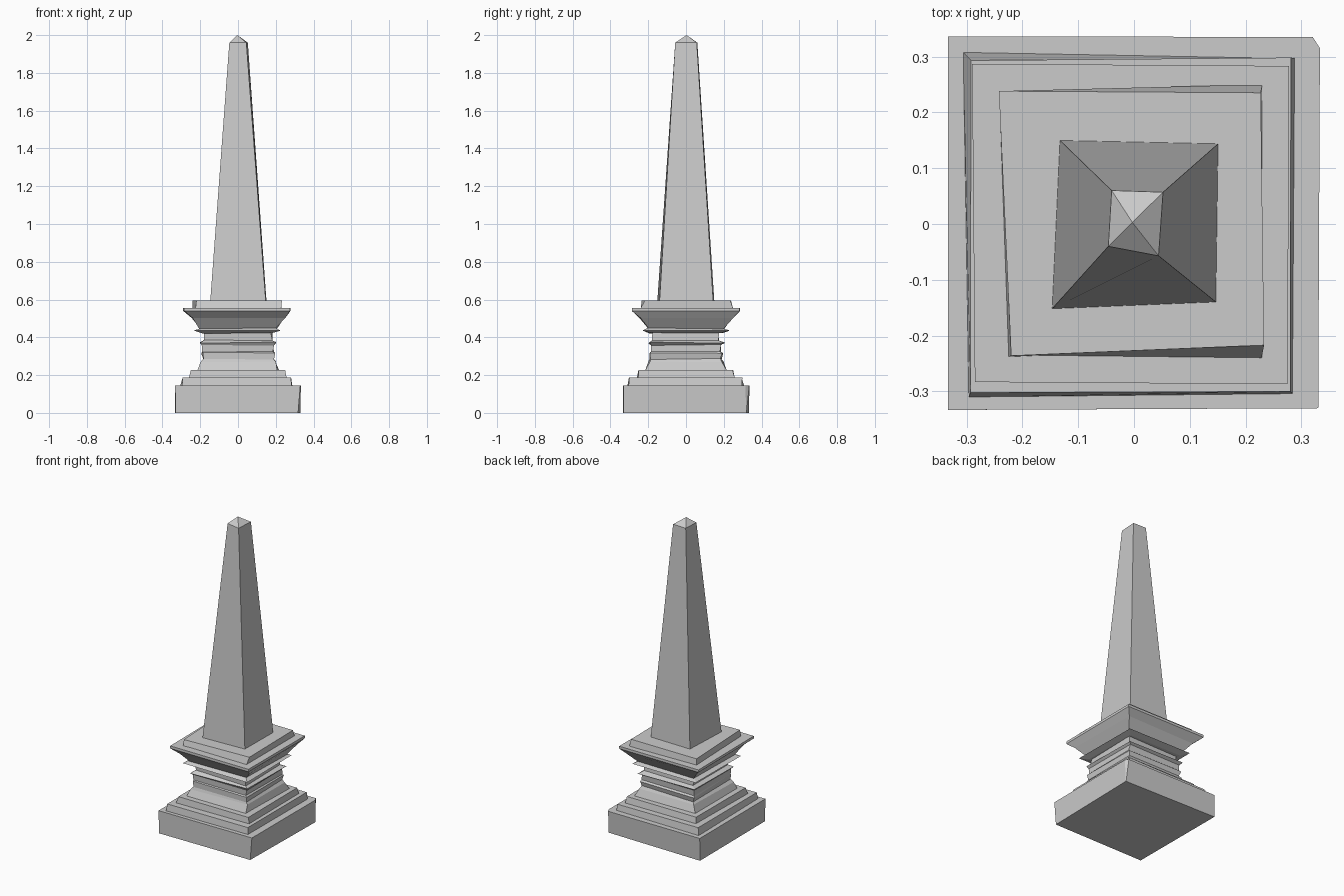
import bpy, bmesh, random

if "Cube" in bpy.data.objects:
    bpy.data.objects.remove(bpy.data.objects["Cube"])

random.seed(4)
SIGNS = [(-1, -1), (1, -1), (1, 1), (-1, 1)]


def square(h, z, wobble=0.0):
    """Four corners of a slightly uneven, hand-cut square."""
    r = lambda: random.uniform(-wobble, wobble)
    return [(sx * h + r(), sy * h + r(), z + r() * 0.5) for sx, sy in SIGNS]


def at(corners, z):
    return [(x, y, z) for x, y in corners]


def loft(name, rings, apex=None):
    """Join rings of equal length into a closed flat-shaded solid."""
    bm = bmesh.new()
    vs = [[bm.verts.new(p) for p in ring] for ring in rings]
    n = len(rings[0])
    for a, b in zip(vs, vs[1:]):
        for i in range(n):
            j = (i + 1) % n
            bm.faces.new((a[i], a[j], b[j], b[i]))
    bm.faces.new(vs[0][::-1])
    if apex:
        tip = bm.verts.new(apex)
        for i in range(n):
            bm.faces.new((vs[-1][i], vs[-1][(i + 1) % n], tip))
    else:
        bm.faces.new(vs[-1])
    bmesh.ops.recalc_face_normals(bm, faces=bm.faces)
    me = bpy.data.meshes.new(name)
    bm.to_mesh(me)
    bm.free()
    ob = bpy.data.objects.new(name, me)
    bpy.context.collection.objects.link(ob)
    return ob


# Plinth with one chipped corner
low = [(-.33, -.333), (.318, -.33), (.33, .318), (.329, .32), (-.333, .333)]
top = [(-.333, -.333), (.33, -.33), (.333, .315), (.32, .335), (-.333, .336)]
loft("plinth", [at(low, 0), at(top, .145)])

# Two stepped courses
loft("lower_step", [
    at([(-.296, -.31), (.284, -.304), (.288, .297), (-.306, .308)], .143),
    at([(-.293, -.302), (.28, -.3), (.281, .298), (-.292, .293)], .187)])
loft("upper_step", [
    at([(-.26, -.26), (.257, -.253), (.254, .258), (-.25, .256)], .185),
    at([(-.25, -.25), (.25, -.252), (.248, .247), (-.247, .25)], .226)])

# Worn neck with shallow mouldings
neck = [(.212, .222), (.195, .27), (.188, .285), (.192, .318),
        (.184, .325), (.19, .36), (.198, .372), (.178, .385), (.175, .43)]
loft("neck", [square(h, z, .007) for h, z in neck])

# Thin collar under the cornice
loft("collar", [square(.187, .422, .005),
                at([(-.235, -.226), (.226, -.23), (.222, .228), (-.23, .232)], .436),
                square(.2, .448, .005)])

# Flared cornice
loft("cornice", [
    square(.2, .443, .006),
    at([(-.24, -.246), (.25, -.24), (.245, .25), (-.245, .24)], .502),
    at([(-.285, -.283), (.275, -.287), (.278, .283), (-.29, .287)], .54),
    at([(-.285, -.283), (.275, -.287), (.278, .283), (-.29, .287)], .556)])

# Cap slab
loft("cap_slab", [
    at([(-.225, -.238), (.228, -.243), (.23, .25), (-.242, .238)], .55),
    at([(-.22, -.236), (.233, -.217), (.227, .235), (-.242, .238)], .596)])

# Tapering shaft with pyramid tip
loft("shaft", [
    at([(-.147, -.152), (.147, -.14), (.151, .144), (-.133, .15)], .59),
    at([(-.046, -.04), (.044, -.057), (.052, .057), (-.04, .06)], 1.96)],
    apex=(-.003, .003, 2.0))
